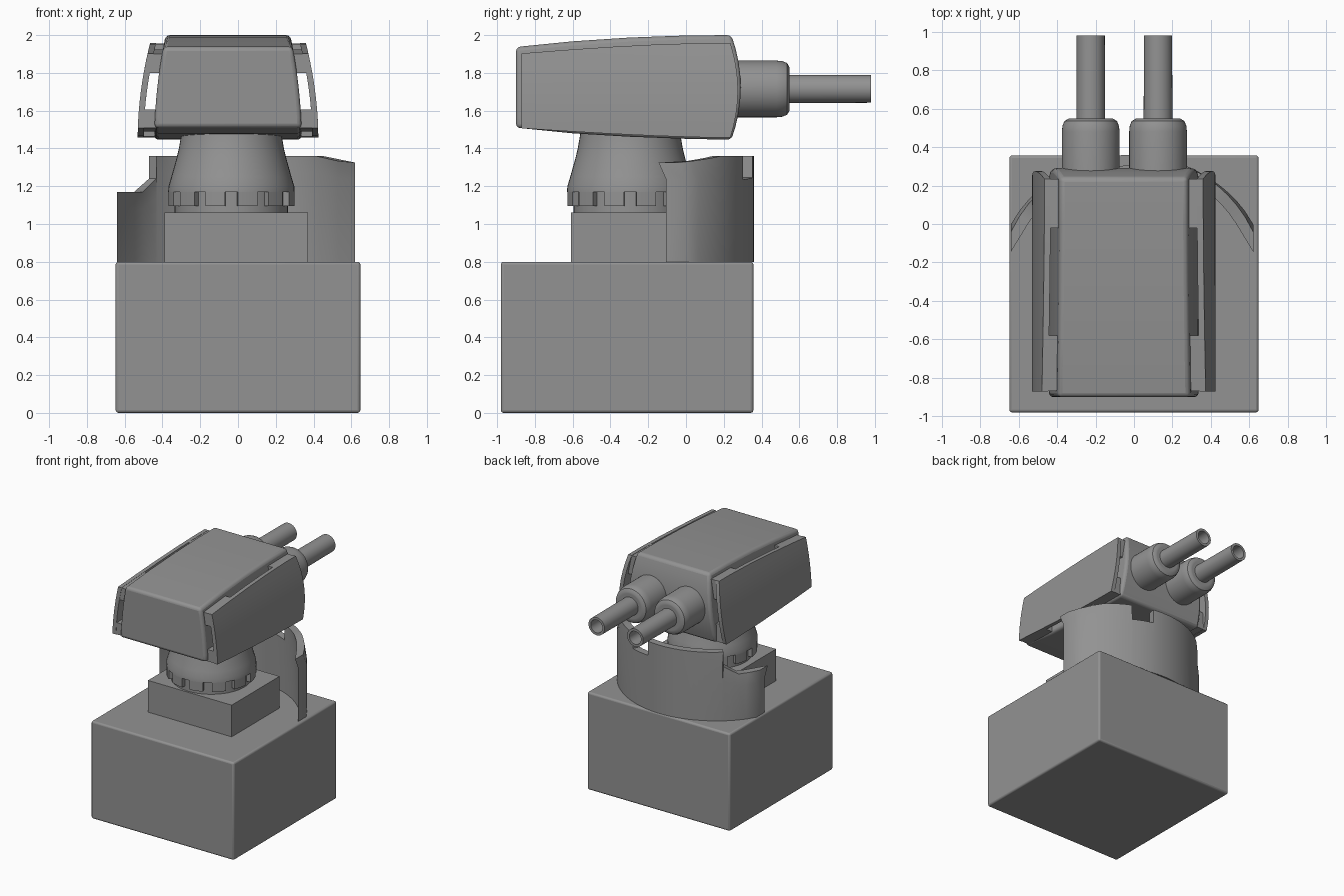
import bpy, bmesh, math

if "Cube" in bpy.data.objects:
    bpy.data.objects.remove(bpy.data.objects["Cube"])

# Dark grey finish shared by all parts
GREY = bpy.data.materials.new("dark_grey")
GREY.diffuse_color = (0.29, 0.29, 0.29, 1)
GREY.use_nodes = True
GREY.node_tree.nodes["Principled BSDF"].inputs["Base Color"].default_value = GREY.diffuse_color

def finish(name, bm, bevel=0.0, segs=3, smooth=35):
    bmesh.ops.remove_doubles(bm, verts=bm.verts, dist=1e-5)
    bmesh.ops.recalc_face_normals(bm, faces=bm.faces)
    me = bpy.data.meshes.new(name)
    bm.to_mesh(me)
    bm.free()
    me.materials.append(GREY)
    ob = bpy.data.objects.new(name, me)
    bpy.context.collection.objects.link(ob)
    for o in bpy.context.selected_objects:
        o.select_set(False)
    ob.select_set(True)
    bpy.context.view_layer.objects.active = ob
    bpy.ops.object.shade_smooth_by_angle(angle=math.radians(smooth))
    if bevel:
        m = ob.modifiers.new("edge", 'BEVEL')
        m.width, m.segments = bevel, segs
        m.limit_method, m.angle_limit = 'ANGLE', math.radians(40)
    return ob

def box(name, x0, x1, y0, y1, z0, z1, bevel=0.0):
    bm = bmesh.new()
    bmesh.ops.create_cube(bm, size=1)
    for v in bm.verts:
        v.co = ((x0 + x1) / 2 + v.co.x * (x1 - x0), (y0 + y1) / 2 + v.co.y * (y1 - y0),
                (z0 + z1) / 2 + v.co.z * (z1 - z0))
    return finish(name, bm, bevel)

def lathe(name, profile, place, n=48):
    """Revolve (radius, height) points; place(a, b, h) maps to world."""
    bm = bmesh.new()
    rings = [[bm.verts.new(place(r * math.cos(2 * math.pi * i / n), r * math.sin(2 * math.pi * i / n), h))
              for i in range(n)] for r, h in profile]
    for a, b in zip(rings, rings[1:]):
        for i in range(n):
            j = (i + 1) % n
            bm.faces.new((a[i], a[j], b[j], b[i]))
    return finish(name, bm)

def bridge(bm, rows):
    """Skin a list of closed vertex loops and cap both ends."""
    for a, b in zip(rows, rows[1:]):
        for k in range(len(a)):
            m = (k + 1) % len(a)
            bm.faces.new((a[k], a[m], b[m], b[k]))
    bm.faces.new(rows[0])
    bm.faces.new(rows[-1])

def slab(name, stations, x_in, x_out, bulge=0.0, levels=8, bevel=0.0):
    """Loft along y through (y, z_bottom, z_top); side x positions depend on z."""
    bm = bmesh.new()
    g = []
    for k, (y, zb, zt) in enumerate(stations):
        col = []
        for j in range(levels + 1):
            t = j / levels
            z = zb + (zt - zb) * t
            yy = y + (bulge * (1 - (2 * t - 1) ** 2) if k == len(stations) - 1 else 0)
            col.append([bm.verts.new((f(z), yy, z)) for f in (x_in, x_out)])
        g.append(col)
    for a, b in zip(g, g[1:]):
        for j in range(levels):
            for s in (0, 1):
                bm.faces.new((a[j][s], b[j][s], b[j + 1][s], a[j + 1][s]))
        for j in (0, levels):
            bm.faces.new((a[j][0], b[j][0], b[j][1], a[j][1]))
    for col in (g[0], g[-1]):
        for j in range(levels):
            bm.faces.new((col[j][0], col[j][1], col[j + 1][1], col[j + 1][0]))
    return finish(name, bm, bevel)

# Base and pedestal
box("base", -0.648, 0.648, -0.98, 0.357, 0, 0.8, 0.015)
box("pedestal", -0.39, 0.37, -0.61, 0.01, 0.79, 1.06)

# Neck with toothed collar
NX, NY = -0.035, -0.295
lathe("neck", [(0, 1.05), (0.3, 1.05), (0.3, 1.17), (0.335, 1.17), (0.333, 1.20), (0.318, 1.25),
               (0.29, 1.35), (0.278, 1.40), (0.266, 1.47), (0.262, 1.52), (0, 1.52)],
      lambda a, b, h: (NX + a, NY + b, h))
bm = bmesh.new()
for i in range(12):
    loops = []
    for da in (-0.16, 0, 0.16):
        ang = math.radians(i * 30 + 15) + da
        loops.append([bm.verts.new((NX + r * math.cos(ang), NY + r * math.sin(ang), z))
                      for r, z in ((0.29, 1.095), (0.335, 1.095), (0.335, 1.17), (0.29, 1.17))])
    bridge(bm, loops)
finish("collar_teeth", bm)

# Curved shield, top edge given as (x, z) from left to right; ends flare below the rim
CX, CY, RO, RI = -0.01, -0.335, 0.695, 0.637
top = [(-0.64, 1.17), (-0.55, 1.17), (-0.471, 1.24), (-0.47, 1.36), (0.10, 1.36), (0.101, 1.245),
       (0.27, 1.235), (0.271, 1.36), (0.45, 1.36), (0.62, 1.325)]
cols = []
for (xa, za), (xb, zb) in zip(top, top[1:]):
    n = max(1, round((xb - xa) / 0.04))
    cols += [(xa + (xb - xa) * i / n, za + (zb - za) * i / n) for i in range(n)]
cols.append(top[-1])
bm = bmesh.new()
rows = []
for i, (x, z) in enumerate(cols):
    dx = x - CX
    dy = math.sqrt(RO * RO - dx * dx)
    flare = 0.04 * abs(dx / 0.63) ** 4
    ix, iy = CX + dx * RI / RO, CY + dy * RI / RO
    if i in (0, len(cols) - 1):
        ix, iy = x, CY + 0.19
    y, zm = CY + dy, z - 0.09
    rows.append([bm.verts.new(p) for p in (
        (x, y + flare, 0.8), (x, y + flare, zm), (x, y, z),
        (ix, iy, z), (ix, iy + flare, zm), (ix, iy + flare, 0.8))])
bridge(bm, rows)
finish("shield", bm)

# Head housing
HX = -0.053
def body_half(z):
    return 0.39 - 0.06 * max(0, (z - 1.45) / 0.55) ** 1.9
slab("head", [(-0.90, 1.51, 1.937), (-0.6, 1.48, 1.967), (-0.3, 1.462, 1.987), (0, 1.451, 1.998),
              (0.24, 1.446, 2.0)],
     lambda z: HX - body_half(z), lambda z: HX + body_half(z), bulge=0.05, bevel=0.022)

# Side panels with corner brackets
def panel_half(z):
    return 0.478 - 0.066 * max(0, (z - 1.46) / 0.5) ** 1.9
def z_top(y):
    return 1.958 - 0.055 * max(0, (0.1 - y) / 0.97) ** 1.5
def z_bot(y):
    return 1.457 + 0.05 * max(0, (0.2 - y) / 1.07) ** 1.5
for s, side in ((-1, "left"), (1, "right")):
    outer = lambda z, s=s: HX + s * panel_half(z)
    inner = lambda z, s=s: HX + s * (panel_half(z) - 0.032)
    deep = lambda z, s=s: HX + s * (body_half(z) - 0.02)
    slab(side + "_panel", [(y, z_bot(y), z_top(y)) for y in (-0.87, -0.65, -0.4, -0.15, 0.1, 0.235)],
         inner, outer, bulge=0.04)
    for end, ya, yb in (("front", -0.868, -0.58), ("rear", -0.02, 0.234)):
        slab(f"{side}_{end}_top_bracket", [(y, 1.8, z_top(y) - 0.002) for y in (ya, yb)],
             deep, lambda z: inner(z) + s * 0.01, levels=4)
        slab(f"{side}_{end}_bottom_bracket", [(y, z_bot(y) + 0.002, 1.605) for y in (ya, yb)],
             deep, lambda z: inner(z) + s * 0.01, levels=4)

# Twin barrels with sleeves
for x, side in ((-0.225, "left"), (0.125, "right")):
    along_y = lambda a, b, h, x=x: (x + a, h, 1.715 + b)
    lathe(side + "_sleeve", [(0, 0.2), (0.15, 0.2), (0.15, 0.48), (0.147, 0.51), (0.137, 0.535),
                             (0.115, 0.548), (0.10, 0.548), (0, 0.548)], along_y)
    lathe(side + "_barrel", [(0, 0.5), (0.075, 0.5), (0.073, 0.98), (0.053, 0.98), (0.053, 0.8), (0, 0.8)],
          along_y, 32)
